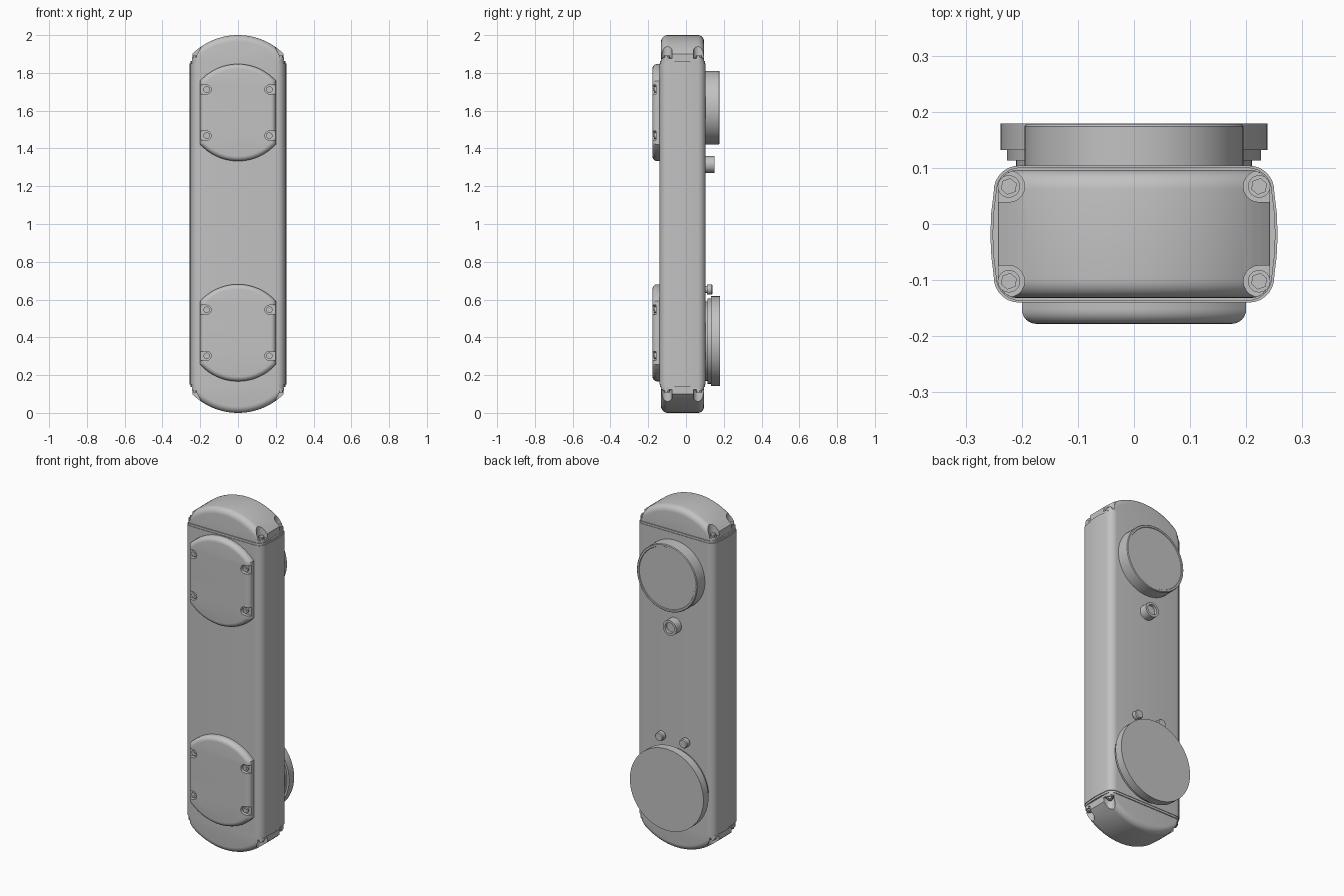
import bpy, bmesh
from math import sin, cos, pi, radians
from mathutils import Matrix

cube = bpy.data.objects.get("Cube")
if cube:
    bpy.data.objects.remove(cube, do_unlink=True)

grey = bpy.data.materials.new("plain grey")
grey.use_nodes = True
grey.diffuse_color = (0.54, 0.54, 0.54, 1)
grey.node_tree.nodes["Principled BSDF"].inputs["Base Color"].default_value = grey.diffuse_color


def arc(cx, cy, r, a0, a1, n):
    """Points on an arc, angles in degrees."""
    return [(cx + r * cos(radians(a0 + (a1 - a0) * i / n)),
             cy + r * sin(radians(a0 + (a1 - a0) * i / n))) for i in range(n + 1)]


def add_prism(bm, outline, axis, lo, hi):
    """Extrude a closed outline along y (outline in x, z) or z (outline in x, y)."""
    def place(p, d):
        return (p[0], d, p[1]) if axis == "Y" else (p[0], p[1], d)
    n = len(outline)
    area = sum(outline[i - 1][0] * outline[i][1] - outline[i][0] * outline[i - 1][1] for i in range(n))
    if (area > 0) != (axis == "Y"):
        outline = outline[::-1]  # keeps every face pointing outwards
    rings = [[bm.verts.new(place(p, d)) for p in outline] for d in (lo, hi)]
    bm.faces.new(rings[0])
    bm.faces.new(rings[1][::-1])
    for i in range(n):
        j = (i + 1) % n
        bm.faces.new((rings[0][i], rings[1][i], rings[1][j], rings[0][j]))


def finish(bm, name):
    bm.normal_update()
    mesh = bpy.data.meshes.new(name)
    bm.to_mesh(mesh)
    bm.free()
    ob = bpy.data.objects.new(name, mesh)
    bpy.context.collection.objects.link(ob)
    mesh.materials.append(grey)
    return ob


def select(ob):
    bpy.ops.object.select_all(action="DESELECT")
    ob.select_set(True)
    bpy.context.view_layer.objects.active = ob


def smooth(ob):
    select(ob)
    bpy.ops.object.shade_smooth_by_angle(angle=radians(32))


def round_edges(ob, width):
    select(ob)
    mod = ob.modifiers.new("Round", "BEVEL")
    mod.width, mod.segments = width, 6
    mod.limit_method, mod.angle_limit = "ANGLE", radians(60)
    bpy.ops.object.modifier_apply(modifier=mod.name)


def cut(ob, cutter):
    """Subtract the cutter; a solver that leaves nothing is undone and the next one tried."""
    select(ob)
    for solver in ("EXACT", "MANIFOLD"):
        whole = ob.data.copy()
        mod = ob.modifiers.new("Pockets", "BOOLEAN")
        mod.operation, mod.object, mod.solver = "DIFFERENCE", cutter, solver
        bpy.ops.object.modifier_apply(modifier=mod.name)
        if len(ob.data.polygons) > len(whole.polygons) / 2:
            break
        ob.data = whole
    bpy.data.objects.remove(cutter, do_unlink=True)


def prism(name, outline, axis, lo, hi):
    bm = bmesh.new()
    add_prism(bm, outline, axis, lo, hi)
    return finish(bm, name)


def turned(name, profile, x, z, n=64):
    """Revolve (radius, y) points about an axis along y."""
    bm = bmesh.new()
    rings = [[bm.verts.new((x + r * cos(2 * pi * i / n), y, z + r * sin(2 * pi * i / n)))
              for i in range(n)] for r, y in profile]
    for a, b in zip(rings, rings[1:]):
        for i in range(n):
            j = (i + 1) % n
            bm.faces.new((a[i], b[i], b[j], a[j]))
    bm.faces.new(rings[0])
    bm.faces.new(rings[-1][::-1])
    return finish(bm, name)


def pockets(places, r, axis, lo, hi):
    """Cutters that are round inside and open towards the outer side."""
    bm = bmesh.new()
    slot = arc(0, 0, r, 90, 270, 10) + [(0.1, -r), (0.1, r)]
    for x, v in places:
        side = 1 if x > 0 else -1
        add_prism(bm, [(x + side * px, v + pv) for px, pv in slot], axis, lo, hi)
    ob = finish(bm, "pocket_cutter")
    ob.hide_render = True
    return ob


def four(x, v0, v1):
    return [(s * x, v) for s in (-1, 1) for v in (v0, v1)]


def mirror_end(ob, name):
    """Copy an end part to the other end of the housing."""
    other = ob.copy()
    other.data = ob.data.copy()
    other.name = name
    other.data.transform(Matrix.Translation((0, 0, 2)) @ Matrix.Diagonal((1, 1, -1, 1)))
    other.data.flip_normals()
    bpy.context.collection.objects.link(other)


# Housing: flat front and back, gently bulging sides
bulge = [(0.256 - 0.007 * ((y + 0.018) / 0.08) ** 2, y) for y in (-0.09, -0.06, -0.02, 0.02, 0.055)]
half = arc(0.205, -0.095, 0.045, -90, -10, 6) + bulge + arc(0.205, 0.059, 0.045, 10, 90, 6)
housing = half + [(-x, y) for x, y in reversed(half)]
smooth(prism("housing", housing, "Z", 0.15, 1.85))
rim = prism("upper_rim", [(x * 0.985, -0.018 + (y + 0.018) * 0.975) for x, y in housing],
            "Z", 1.84, 1.862)
smooth(rim)
mirror_end(rim, "lower_rim")

# End caps: domed, with four corner pockets and hexagonal bolts
dome = arc(0, 1.655, 0.345, 45.5, 134.5, 24)
corners = four(0.223, -0.102, 0.067)
cap = prism("upper_cap", [(0.243, 1.78)] + dome + [(-0.243, 1.78)], "Y", -0.132, 0.096)
round_edges(cap, 0.034)
cut(cap, pockets(corners, 0.028, "Z", 1.875, 2.1))
smooth(cap)
mirror_end(cap, "lower_cap")
for i, (x, y) in enumerate(corners):
    bm = bmesh.new()
    add_prism(bm, arc(x, y, 0.02, 0, 345, 23), "Z", 1.865, 1.882)
    add_prism(bm, arc(x, y, 0.015, 20, 320, 5), "Z", 1.878, 1.893)
    bolt = finish(bm, f"upper_cap_bolt_{i + 1}")
    mirror_end(bolt, f"lower_cap_bolt_{i + 1}")

# Front covers: straight sides, arched ends, open screw pockets
for label, z in (("upper", 1.59), ("lower", 0.424)):
    top = arc(0, -0.013, 0.27, 42.2, 137.8, 24)
    outline = [(x, z + v) for x, v in top] + [(x, z - v) for x, v in reversed(top)]
    spots = four(0.166, z - 0.122, z + 0.122)
    cover = prism(f"{label}_cover", outline, "Y", -0.178, -0.1)
    round_edges(cover, 0.026)
    cut(cover, pockets(spots, 0.024, "Y", -0.3, -0.158))
    smooth(cover)
    for i, (x, v) in enumerate(spots):
        smooth(turned(f"{label}_cover_screw_{i + 1}",
                      [(0.017, -0.169), (0.017, -0.15)], x, v, 20))
        smooth(turned(f"{label}_cover_screw_socket_{i + 1}",
                      [(0.009, -0.172), (0.009, -0.16)], x, v, 6))

# Round fittings on the back
smooth(turned("upper_disc", [(0.195, 0.09), (0.195, 0.174), (0.191, 0.178), (0.181, 0.178),
                             (0.179, 0.175)], 0, 1.616))
smooth(turned("lower_disc", [(0.21, 0.09), (0.21, 0.113), (0.226, 0.113), (0.226, 0.132),
                             (0.238, 0.132), (0.238, 0.179)], 0, 0.38))
smooth(turned("upper_socket", [(0.044, 0.09), (0.044, 0.152), (0.03, 0.152), (0.03, 0.135)],
              0, 1.315, 32))
for label, x in (("left", 0.078), ("right", -0.078)):
    smooth(turned(f"{label}_button", [(0.018, 0.09), (0.018, 0.112), (0.026, 0.112),
                                      (0.026, 0.136), (0.022, 0.141)], x, 0.653, 28))
